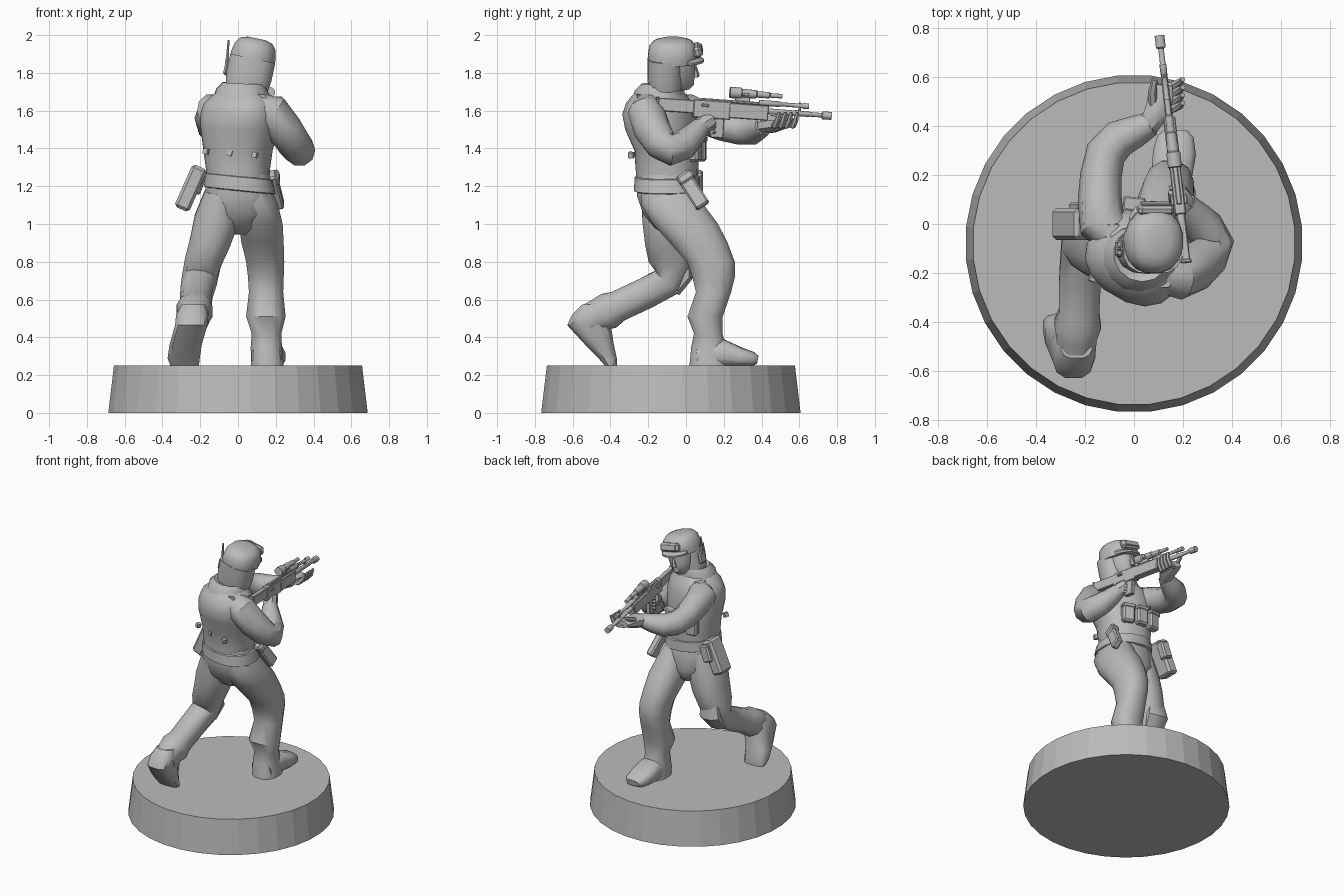
import bpy, bmesh, math
from mathutils import Vector, Matrix

grey = bpy.data.materials.new("plain_grey")
grey.diffuse_color = (0.5, 0.5, 0.5, 1)


def finish(name, bm, angle=38, matrix=None):
    if matrix:
        bmesh.ops.transform(bm, matrix=matrix, verts=bm.verts)
    bmesh.ops.recalc_face_normals(bm, faces=bm.faces)
    me = bpy.data.meshes.new(name)
    bm.to_mesh(me)
    bm.free()
    me.materials.append(grey)
    ob = bpy.data.objects.new(name, me)
    bpy.context.collection.objects.link(ob)
    bpy.ops.object.select_all(action='DESELECT')
    ob.select_set(True)
    bpy.context.view_layer.objects.active = ob
    bpy.ops.object.shade_smooth_by_angle(angle=math.radians(angle))
    return ob


def loft(name, rings, n=12, p=1.0, matrix=None, angle=38):
    """Skin through rings given as (centre, U, V); p < 1 makes them boxier."""
    bm = bmesh.new()
    f = lambda v: math.copysign(abs(v) ** p, v) if abs(v) > 1e-6 else 0
    loops = []
    for c, u, v in rings:
        loops.append([bm.verts.new(c + u * f(math.cos(t)) + v * f(math.sin(t)))
                      for t in (2 * math.pi * (i + .5) / n for i in range(n))])
    for a, b in zip(loops, loops[1:]):
        for i in range(n):
            j = (i + 1) % n
            bm.faces.new((a[i], a[j], b[j], b[i]))
    bm.faces.new(loops[0])
    bm.faces.new(loops[-1])
    return finish(name, bm, angle, matrix)


def slices(name, rows, **k):
    """Level rings from silhouette ranges (z, x0, x1, y0, y1)."""
    loft(name, [(Vector(((a + b) / 2, (c + d) / 2, z)), Vector(((b - a) / 2, 0, 0)),
                 Vector((0, (d - c) / 2, 0))) for z, a, b, c, d in rows], **k)


def tube(name, pts, ref=(0, 0, 1), **k):
    """Rings square to a path of (x, y, z, radius across, radius along ref side)."""
    P = [Vector(p[:3]) for p in pts]
    rings = []
    for i, p in enumerate(pts):
        t = (P[min(i + 1, len(P) - 1)] - P[max(i - 1, 0)]).normalized()
        v = t.cross(Vector(ref)).normalized()
        u = v.cross(t).normalized()
        rings.append((P[i], u * p[3], v * p[-1]))
    loft(name, rings, **k)


def box(name, size, loc, rot=(0, 0, 0), parent=Matrix(), bevel=0.0):
    bm = bmesh.new()
    bmesh.ops.create_cube(bm, size=1, matrix=Matrix.Diagonal((*size, 1)))
    if bevel:
        bmesh.ops.bevel(bm, geom=bm.edges[:], offset=bevel, segments=1, affect='EDGES')
    r = Matrix.LocRotScale(Vector(loc), Matrix.Rotation(0, 3, 'X'), None)
    for ax, d in zip('XYZ', rot):
        r = r @ Matrix.Rotation(math.radians(d), 4, ax)
    finish(name, bm, 30, parent @ r)


# Display base
slices("round_base", [(0, -.69, .69, -.77, .61), (.25, -.66, .66, -.74, .58)], n=32, angle=5)

# Front (right) leg and boot
slices("right_leg", [(1.18, .0, .18, -.24, .05), (1.1, .0, .215, -.24, .1), (1.0, .0, .24, -.18, .175),
                     (.9, .015, .245, -.09, .225), (.8, .04, .248, .0, .262), (.72, .05, .245, .03, .262),
                     (.64, .055, .242, .05, .242), (.51, .04, .255, .005, .197), (.42, .07, .232, .04, .195),
                     (.35, .065, .235, .025, .215), (.25, .065, .245, .015, .23)], p=.85)
tube("right_boot", [(.15, .06, .30, .055, .08), (.155, .2, .315, .075, .085), (.165, .29, .295, .05, .09),
                    (.17, .355, .285, .038, .075), (.17, .38, .28, .022, .05)], p=.7)

# Rear (left) leg bent at the knee, boot up on its toe
tube("left_leg", [(-.09, -.1, 1.16, .09, .14), (-.115, -.09, 1.02, .12, .145), (-.15, -.08, .9, .11, .14),
                  (-.185, -.08, .8, .1, .12), (-.205, -.09, .7, .095, .09), (-.22, -.21, .635, .088, .085),
                  (-.225, -.36, .565, .085, .085), (-.23, -.41, .54, .098, .1), (-.235, -.46, .52, .085, .09),
                  (-.24, -.52, .49, .085, .085)], ref=(1, 0, 0), p=.85)
tube("left_knee_pad", [(-.195, .0, .81, .07, .03), (-.2, .005, .73, .085, .04), (-.21, -.06, .645, .075, .035)],
     ref=(1, 0, 0), n=8)
slices("left_boot", [(.575, -.3, -.17, -.55, -.43), (.52, -.33, -.155, -.605, -.40), (.465, -.335, -.16, -.632, -.395),
                     (.36, -.365, -.19, -.535, -.38), (.29, -.375, -.2, -.465, -.365),
                     (.25, -.36, -.205, -.43, -.365)], p=.7)

# Pelvis, belt and twisted torso
slices("pelvis", [(1.26, -.165, .17, -.26, .05), (1.15, -.185, .195, -.265, .07), (1.05, -.17, .18, -.23, .08),
                  (.98, -.11, .11, -.17, .06), (.945, -.05, .05, -.12, .02)], p=.85)


def turned(name, rows, **k):
    """Rings (z, cx, cy, a, b, turn, side tilt)."""
    rings = []
    for z, x, y, a, b, turn, tilt in rows:
        r = Matrix.Rotation(math.radians(turn), 3, 'Z')
        rings.append((Vector((x, y, z)), r @ Vector((a, 0, tilt * a)), r @ Vector((0, b, 0))))
    loft(name, rings, **k)


turned("belt", [(1.175, .01, -.1, .18, .165, -5, -.1), (1.18, .01, -.1, .19, .175, -5, -.1),
                (1.25, .005, -.1, .178, .172, -5, -.1), (1.255, .005, -.1, .165, .16, -5, -.1)], n=16, p=.85)
turned("torso", [(1.2, .0, -.1, .165, .16, -5, 0), (1.29, .0, -.1, .168, .165, -8, 0),
                 (1.39, .0, -.105, .182, .165, -15, 0), (1.5, .008, -.13, .205, .18, -25, 0),
                 (1.58, .01, -.14, .21, .18, -30, 0), (1.64, .012, -.14, .195, .16, -30, 0),
                 (1.69, .02, -.14, .145, .125, -30, 0), (1.72, .03, -.13, .1, .1, -30, 0)], n=16, p=.85)
turned("collar", [(1.66, .015, -.145, .15, .135, -25, -.05), (1.71, .02, -.14, .14, .13, -25, -.05),
                  (1.745, .03, -.125, .115, .11, -25, -.05), (1.72, .035, -.12, .08, .08, -25, -.05)], n=14)

# Chest pouches, back clips and hip gear
for i, (x, y, turn) in enumerate([(-.1, .07, 10), (.0, .075, -5), (.09, .045, -20)]):
    box(f"chest_pouch_{i}", (.085, .06, .12), (x, y, 1.39), (0, 0, turn), bevel=.012)
    box(f"pouch_flap_{i}", (.09, .07, .03), (x, y, 1.45), (0, 0, turn), bevel=.006)
    box(f"back_clip_{i}", (.025, .03, .03), (-.17 + i * .13, -.22 - i * .035, 1.385 - i * .01), (0, 15, -20))
for s in (-1, 1):
    tube("shoulder_strap", [(s * .1 + .0, .02 - s * .05, 1.5, .012, .03), (s * .1 + .01, -.07 - s * .06, 1.675, .012, .03),
                            (s * .1 + .02, -.2 - s * .06, 1.675, .012, .03)], ref=(0, .7, .7), n=8, p=.5)
box("left_holster", (.085, .13, .245), (-.25, .0, 1.19), (0, 24, 0), bevel=.015)
box("left_holster_flap", (.07, .06, .12), (-.215, .06, 1.22), (0, 20, 0), bevel=.01)
box("right_holster", (.05, .08, .21), (.2, .035, 1.18), (33, -12, 0), bevel=.01)
box("right_holster_flap", (.06, .09, .05), (.19, .0, 1.245), (33, -12, 0), bevel=.01)

# Arms
tube("right_arm", [(.1, -.2, 1.62, .08), (.18, -.21, 1.59, .1), (.245, -.18, 1.5, .098), (.3, -.13, 1.425, .09),
                   (.325, -.08, 1.39, .085), (.285, -.01, 1.42, .08), (.24, .04, 1.47, .066),
                   (.205, .08, 1.515, .052)], n=10)
tube("left_arm", [(-.06, -.06, 1.6, .08), (-.13, .0, 1.595, .098), (-.14, .1, 1.56, .09), (-.135, .2, 1.52, .085),
                  (-.115, .29, 1.5, .083), (-.06, .35, 1.495, .078), (.01, .38, 1.505, .065),
                  (.07, .41, 1.52, .05)], n=10)

# Rifle, built along its own local +y axis from the butt
butt, muzzle = Vector((.214, -.16, 1.64)), Vector((.104, .77, 1.572))
ay = (muzzle - butt).normalized()
ax = ay.cross(Vector((0, 0, 1))).normalized()
az = ax.cross(ay)
gun = Matrix((ax, ay, az)).transposed().to_4x4()
gun.translation = butt
for name, w, y0, y1, z0, z1 in [
        ("butt_plate", .045, 0, .015, -.045, .035), ("stock", .035, .01, .25, -.04, .03),
        ("receiver", .046, .2, .4, -.06, .035), ("fore_end", .05, .39, .6, -.05, .03),
        ("top_rail", .022, .24, .58, .03, .045), ("magazine", .032, .3, .37, -.16, -.05),
        ("scope_mount", .02, .42, .5, .04, .07), ("front_sight", .012, .76, .775, .01, .06),
        ("scope_knob", .05, .46, .49, .07, .09), ("bolt", .07, .24, .28, .0, .015)]:
    box("rifle_" + name, (w, y1 - y0, z1 - z0), (0, (y0 + y1) / 2, (z0 + z1) / 2), parent=gun, bevel=.004)
box("rifle_grip", (.035, .045, .11), (0, .26, -.09), (-20, 0, 0), gun, .008)
for name, z, path in [("barrel", 0, [(.55, .016), (.82, .014), (.825, .012), (.885, .012), (.89, .021), (.939, .021)]),
                      ("gas_tube", .042, [(.55, .015), (.66, .015), (.665, .011), (.78, .011), (.785, .015), (.815, .015)]),
                      ("scope", .085, [(.39, .03), (.45, .03), (.455, .024), (.53, .022), (.535, .017), (.6, .017),
                                       (.605, .012), (.67, .012)])]:
    loft("rifle_" + name, [(Vector((0, y, z)), Vector((r, 0, 0)), Vector((0, 0, r))) for y, r in path],
         n=10, matrix=gun)

# Hands with fingers wrapped round the rifle
tube("right_hand", [(.21, .07, 1.51, .045), (.19, .1, 1.53, .052), (.175, .14, 1.55, .04)], n=8)
tube("left_palm", [(.06, .4, 1.52, .045), (.095, .46, 1.53, .05, .055), (.11, .53, 1.535, .03, .055),
                   (.115, .57, 1.54, .02, .045)], n=8)
tube("left_thumb", [(.08, .47, 1.54, .02), (.075, .54, 1.575, .018), (.085, .59, 1.595, .012)], n=6)
for i in range(4):
    y = .46 + i * .032
    tube(f"left_finger_{i}", [(.11, y, 1.525, .017), (.16, y + .01, 1.52, .017), (.19, y + .025, 1.55, .015),
                              (.2, y + .035, 1.59, .01)], ref=(0, 1, 0), n=6)
    tube(f"right_finger_{i}", [(.2, .135, 1.56 - i * .024, .014), (.175, .16, 1.56 - i * .024, .014),
                               (.145, .145, 1.56 - i * .024, .011)], n=6)

# Head, rolled toward the rifle stock
head = Matrix.Translation((.045, -.07, 1.72)) @ Matrix.Rotation(math.radians(12), 4, 'Y')
slices("neck", [(-.06, -.075, .075, -.12, .03), (.06, -.07, .07, -.1, .03)], matrix=head)
slices("face", [(-.005, -.04, .04, -.05, .09), (.02, -.06, .06, -.08, .115), (.07, -.08, .08, -.1, .118),
                (.13, -.09, .09, -.1, .122), (.18, -.09, .09, -.1, .12)], matrix=head, p=.9)
slices("nose", [(.06, -.018, .018, .1, .138), (.07, -.016, .016, .1, .142), (.125, -.008, .008, .1, .124)],
       matrix=head, n=6)
slices("helmet_neck_guard", [(.0, -.115, .115, -.13, .05), (.06, -.124, .124, -.135, .055),
                             (.16, -.124, .124, -.135, .06)], matrix=head, p=.8, n=14)
slices("helmet_dome", [(.14, -.122, .122, -.133, .12), (.18, -.122, .122, -.133, .135), (.225, -.112, .112, -.127, .125),
                       (.255, -.09, .09, -.1, .1), (.268, -.05, .05, -.06, .06)], matrix=head, n=16, p=.9)
slices("helmet_brim", [(.142, -.095, .095, .0, .165), (.155, -.1, .1, .0, .165), (.17, -.1, .1, .0, .14)],
       matrix=head, n=14)
box("goggles", (.15, .045, .06), (0, .13, .205), (15, 0, 0), head, .014)
box("goggle_lens", (.12, .01, .04), (0, .152, .21), (15, 0, 0), head, .003)
box("earphone", (.025, .07, .085), (-.125, -.03, .085), (0, 0, 0), head, .01)
tube("antenna", [(-.06, -.1, 1.84, .012), (-.055, -.1, 1.9, .008), (-.05, -.1, 1.975, .006)], ref=(1, 0, 0), n=6)
